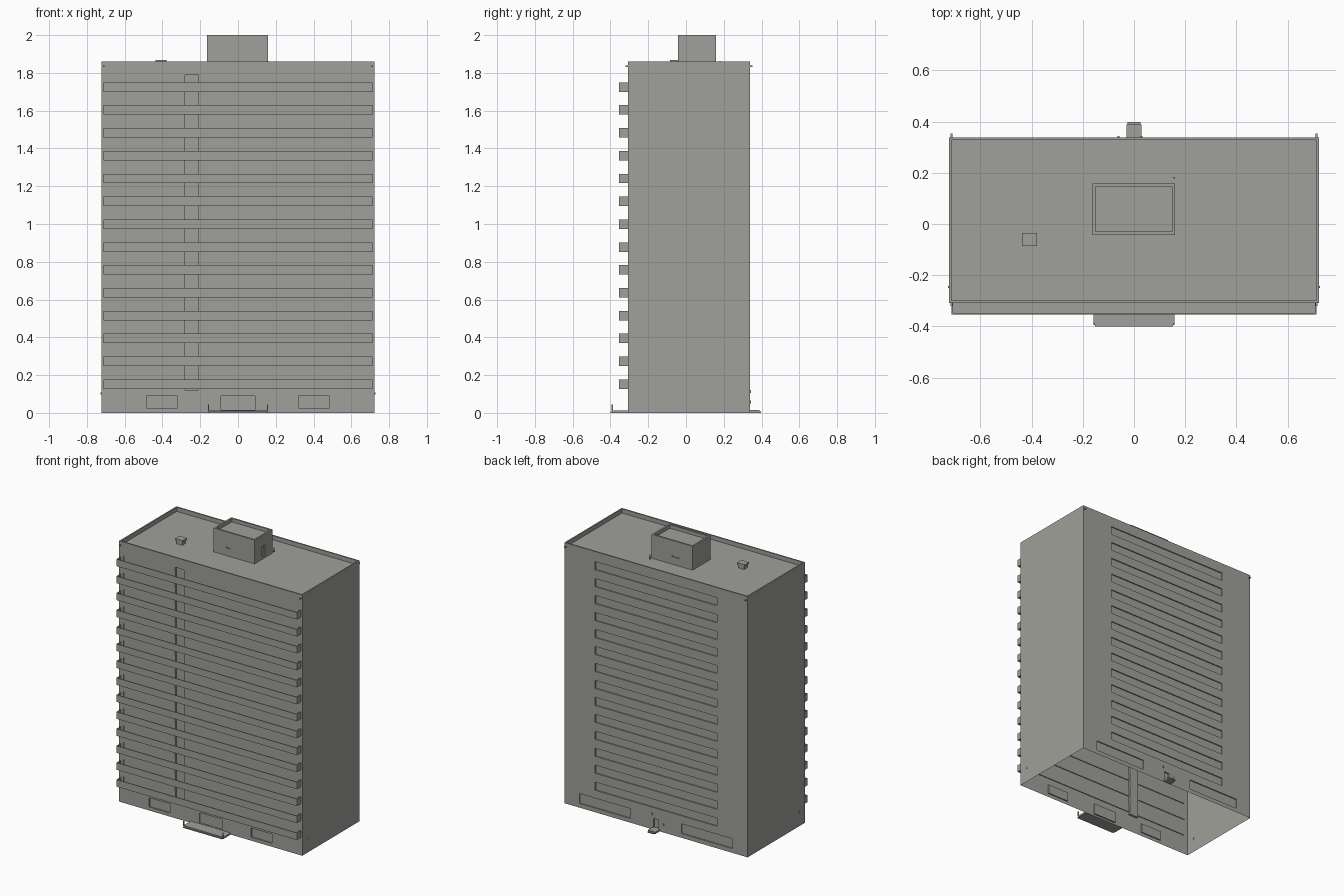
import bpy
import bmesh
from mathutils import Vector

if "Cube" in bpy.data.objects:
    bpy.data.objects.remove(bpy.data.objects["Cube"])

COLOUR = (0.35, 0.35, 0.325, 1)
concrete = bpy.data.materials.new("concrete grey")
concrete.use_nodes = True
concrete.diffuse_color = COLOUR
concrete.node_tree.nodes["Principled BSDF"].inputs["Base Color"].default_value = COLOUR

FLOORS = 14
PITCH = 0.121
X, FRONT, BACK, TOP = 0.723, -0.308, 0.338, 1.86
ROOF = 1.83


def boxes(name, spans):
    """One object from boxes given as (x0, x1, y0, y1, z0, z1)."""
    bm = bmesh.new()
    for x0, x1, y0, y1, z0, z1 in spans:
        lo, size = Vector((x0, y0, z0)), Vector((x1 - x0, y1 - y0, z1 - z0))
        for v in bmesh.ops.create_cube(bm, size=1)["verts"]:
            v.co = lo + Vector((c + 0.5) * s for c, s in zip(v.co, size))
    mesh = bpy.data.meshes.new(name)
    bm.to_mesh(mesh)
    bm.free()
    mesh.materials.append(concrete)
    obj = bpy.data.objects.new(name, mesh)
    bpy.context.collection.objects.link(obj)
    return obj


def cut(obj, spans):
    """Carve box recesses into an object and bake the result."""
    cutter = boxes("cutter", spans)
    mod = obj.modifiers.new("recess", "BOOLEAN")
    mod.object, mod.operation, mod.solver = cutter, "DIFFERENCE", "EXACT"
    graph = bpy.context.evaluated_depsgraph_get()
    mesh = bpy.data.meshes.new_from_object(obj.evaluated_get(graph))
    obj.modifiers.clear()
    obj.data = mesh
    bpy.data.objects.remove(cutter)


def open_bottom(obj):
    """Remove the downward faces at ground level."""
    bm = bmesh.new()
    bm.from_mesh(obj.data)
    low = [f for f in bm.faces if all(abs(v.co.z) < 0.001 for v in f.verts)]
    bmesh.ops.delete(bm, geom=low, context="FACES")
    bm.to_mesh(obj.data)
    bm.free()


# Main block: roof parapet, window recesses and doors, hollow underneath
block = boxes("building_block", [(-X, X, FRONT, BACK, 0, TOP)])
recesses = [(-X + 0.01, X - 0.01, FRONT + 0.01, BACK - 0.01, ROOF, TOP + 0.1)]
for i in range(FLOORS):
    z = i * PITCH
    recesses.append((-0.48, 0.48, BACK - 0.008, BACK + 0.1, z + 0.157, z + 0.215))
    recesses.append((-0.69, 0.69, FRONT - 0.1, FRONT + 0.006, z + 0.14, z + 0.19))
for side in (-1, 1):
    a, b = sorted((side * 0.2, side * 0.605))
    recesses.append((a, b, BACK - 0.008, BACK + 0.1, 0.03, 0.1))
    a, b = sorted((side * 0.32, side * 0.485))
    recesses.append((a, b, FRONT - 0.1, FRONT + 0.008, 0.025, 0.09))
recesses.append((-0.09, 0.09, FRONT - 0.1, FRONT + 0.01, 0.014, 0.09))
recesses.append((-0.02, 0.02, BACK - 0.01, BACK + 0.1, 0.014, 0.08))
cut(block, recesses)
cut(block, [(-0.28, -0.21, FRONT - 0.1, FRONT + 0.015, 0.12, 1.79)])
open_bottom(block)

# Long balconies: floor slab, front parapet and end walls
BX, BY, WALL = 0.712, -0.354, 0.006
parts = []
for i in range(FLOORS):
    z0 = 0.127 + i * PITCH
    z1 = z0 + 0.05
    parts.append((-BX, BX, BY, FRONT, z0, z0 + 0.008))
    parts.append((-BX, BX, BY, BY + WALL, z0, z1))
    for x in (-BX, BX - WALL):
        parts.append((x, x + WALL, BY, FRONT, z0, z1))
boxes("balconies", parts)

# Rooftop machine room with its own rim and a door
room = boxes("roof_room", [(-0.163, 0.16, -0.042, 0.158, ROOF, 2)])
cut(room, [(-0.151, 0.148, -0.03, 0.146, 1.975, 2.1),
           (0.154, 0.2, 0.04, 0.075, ROOF + 0.015, 1.92),
           (-0.06, -0.03, -0.1, -0.037, 1.885, 1.895),
           (-0.06, 0.0, 0.153, 0.2, 1.885, 1.895)])
boxes("roof_post", [(0.155, 0.161, 0.177, 0.183, ROOF, 1.862)])

# Roof vent with overhanging cap
boxes("roof_vent", [(-0.43, -0.385, -0.078, -0.042, ROOF, 1.855),
                    (-0.437, -0.378, -0.085, -0.035, 1.855, 1.868)])

# Front porch: slab, step and corner posts
porch = [(-0.158, 0.158, -0.39, FRONT, 0, 0.012),
         (-0.153, 0.153, -0.4, -0.39, 0, 0.007)]
for x in (-0.158, 0.153):
    porch.append((x, x + 0.005, -0.395, -0.387, 0.012, 0.045))
boxes("front_porch", porch)

# Back porch and step
boxes("back_porch", [(-0.03, 0.03, BACK, 0.388, 0, 0.014),
                     (-0.025, 0.025, 0.388, 0.398, 0, 0.008)])

# Small wall lamps near the corners and by the back door
lamps = [(x - 0.004, x + 0.004, BACK, 0.353, 1.83, 1.838) for x in (-0.712, 0.712)]
lamps += [(x - 0.004, x + 0.004, FRONT - 0.012, FRONT, 1.83, 1.838) for x in (-0.712, 0.712)]
lamps += [(x - 0.004, x + 0.004, -0.25, -0.242, 0.097, 0.107) for x in (-X, X)]
lamps += [(x - 0.004, x + 0.004, BACK, BACK + 0.006, z, z + 0.015)
          for x, z in ((-0.06, 0.05), (0.03, 0.105))]
boxes("wall_lamps", lamps)
